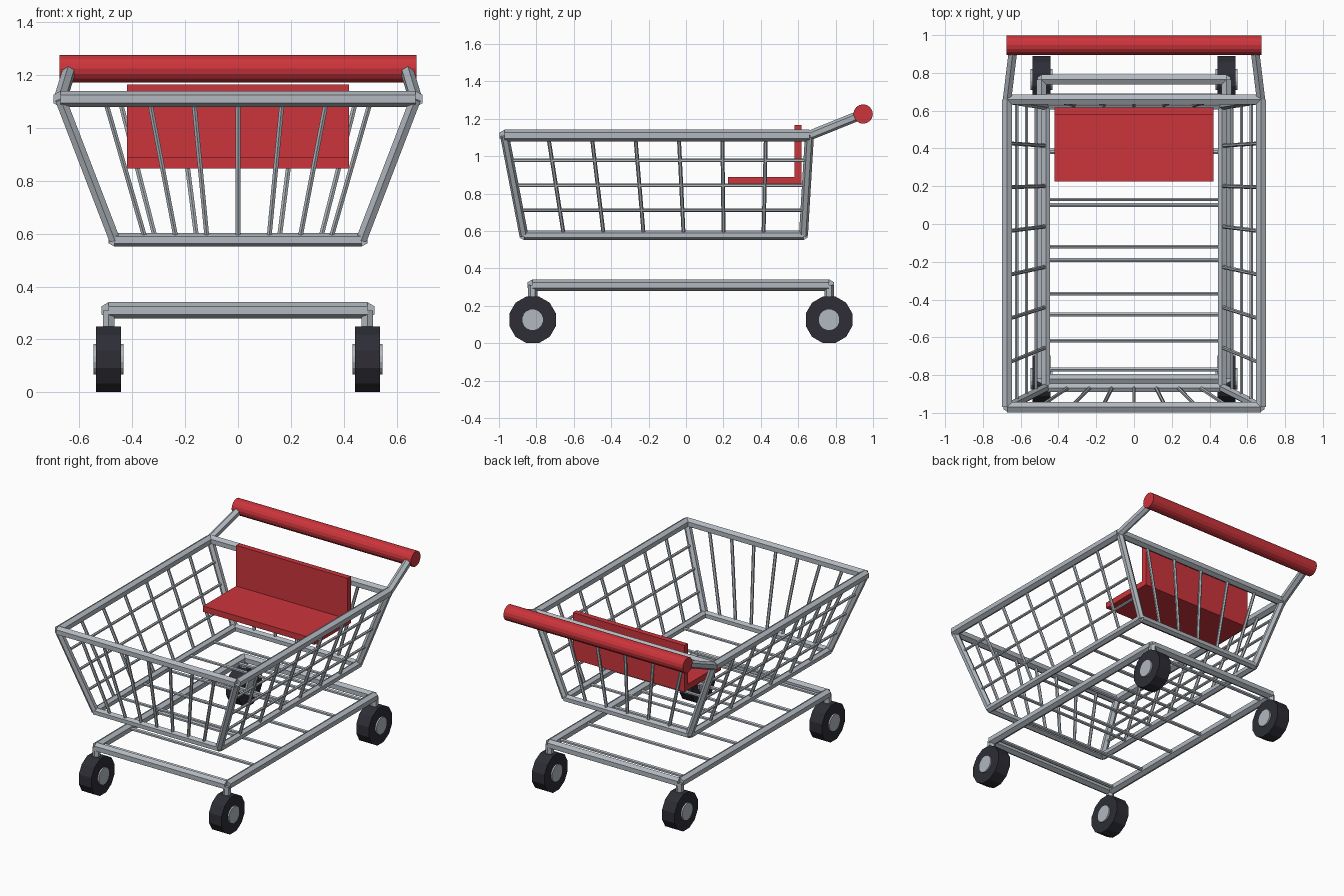
import bpy, bmesh, math
from mathutils import Vector, Matrix

cube = bpy.data.objects.get("Cube")
if cube:
    bpy.data.objects.remove(cube, do_unlink=True)


def material(name, colour):
    m = bpy.data.materials.new(name)
    m.diffuse_color = (*colour, 1)
    m.use_nodes = True
    m.node_tree.nodes["Principled BSDF"].inputs["Base Color"].default_value = (*colour, 1)
    return m


steel = material("steel_grey", (0.44, 0.48, 0.52))
red = material("red_plastic", (0.60, 0.035, 0.045))
rubber = material("black_rubber", (0.026, 0.026, 0.036))


def finish(name, bm, mat):
    mesh = bpy.data.meshes.new(name)
    bm.to_mesh(mesh)
    bm.free()
    mesh.materials.append(mat)
    obj = bpy.data.objects.new(name, mesh)
    bpy.context.collection.objects.link(obj)
    return obj


def add_tube(bm, a, b, r, sides=6, turn=0.0):
    """Straight prism from a to b, with a flat side upwards."""
    a, b = Vector(a), Vector(b)
    along = (b - a).normalized()
    ref = Vector((0, 1, 0)) if abs(along.z) > 0.8 else Vector((0, 0, 1))
    side = ref.cross(along).normalized()
    up = along.cross(side)
    frame = Matrix((side, up, along)).transposed().to_4x4()
    frame = Matrix.Translation((a + b) / 2) @ frame @ Matrix.Rotation(turn, 4, "Z")
    bmesh.ops.create_cone(bm, cap_ends=True, segments=sides, radius1=r, radius2=r,
                          depth=(b - a).length, matrix=frame)


def tubes(name, pairs, r, mat=steel, sides=6, turn=0.0):
    bm = bmesh.new()
    for a, b in pairs:
        add_tube(bm, a, b, r, sides, turn)
    return finish(name, bm, mat)


def box(name, lo, hi, mat):
    lo, hi = Vector(lo), Vector(hi)
    bm = bmesh.new()
    bmesh.ops.create_cube(bm, size=1, matrix=Matrix.Translation((lo + hi) / 2)
                          @ Matrix.Diagonal((*(hi - lo), 1)))
    return finish(name, bm, mat)


def rectangle(x, front, back, z):
    return [Vector(p) for p in ((-x, front, z), (x, front, z), (x, back, z), (-x, back, z))]


def loop(points):
    return list(zip(points, points[1:] + points[:1]))


def face_wires(low, high, i, j, count):
    """Evenly spaced upright wires on the basket face between corners i and j."""
    steps = [k / (count + 1) for k in range(1, count + 1)]
    return [(low[i].lerp(low[j], t), high[i].lerp(high[j], t)) for t in steps]


# Basket frame
rim = rectangle(0.672, -0.97, 0.66, 1.11)
floor = rectangle(0.467, -0.867, 0.628, 0.577)
tubes("basket_rim", loop(rim), 0.031)
tubes("basket_floor_frame", loop(floor), 0.026)
tubes("basket_corner_posts", zip(floor, rim), 0.024)

# Basket wires
WIRE = 0.0105
tubes("front_wires", face_wires(floor, rim, 0, 1, 7), WIRE)
tubes("back_wires", face_wires(floor, rim, 3, 2, 5), WIRE)
tubes("left_wires", face_wires(floor, rim, 1, 2, 6), WIRE)
tubes("right_wires", face_wires(floor, rim, 0, 3, 6), WIRE)
tubes("floor_wires", [(floor[0].lerp(floor[3], k / 6), floor[1].lerp(floor[2], k / 6))
                      for k in range(1, 6)], WIRE)
for name, i, j in (("left_rails", 1, 2), ("right_rails", 0, 3)):
    tubes(name, [(floor[i].lerp(rim[i], k / 4), floor[j].lerp(rim[j], k / 4))
                 for k in (1, 2, 3)], 0.0095)

# Handle and its arms
tubes("handle_arms", [((s * 0.672, 0.66, 1.11), (s * 0.637, 0.945, 1.225))
                      for s in (-1, 1)], 0.026)
tubes("handle", [((-0.675, 0.947, 1.225), (0.675, 0.947, 1.225))], 0.052, red, 16)

# Child seat
box("seat", (-0.42, 0.225, 0.848), (0.42, 0.615, 0.888), red)
box("seat_back", (-0.42, 0.58, 0.848), (0.42, 0.617, 1.165), red)

# Wheeled base
base = rectangle(0.49, -0.82, 0.765, 0.31)
tubes("base_frame", loop(base), 0.031)
tubes("base_wires", [((-0.49, -0.77 + 0.29 * k, 0.31), (0.49, -0.77 + 0.29 * k, 0.31))
                     for k in range(6)], 0.012)

# Wheels with hubs and stems
names = ("front_right", "front_left", "back_left", "back_right")
for name, corner in zip(names, base):
    hub = Vector((corner.x, corner.y, 0.125))
    for part, half, r, mat, sides in (("wheel", 0.0475, 0.129, rubber, 12),
                                      ("hub", 0.0575, 0.058, steel, 16)):
        across = Vector((half, 0, 0))
        tubes(name + "_" + part, [(hub - across, hub + across)], r, mat, sides,
              math.pi / sides)
    tubes(name + "_stem", [(hub, corner)], 0.025)
